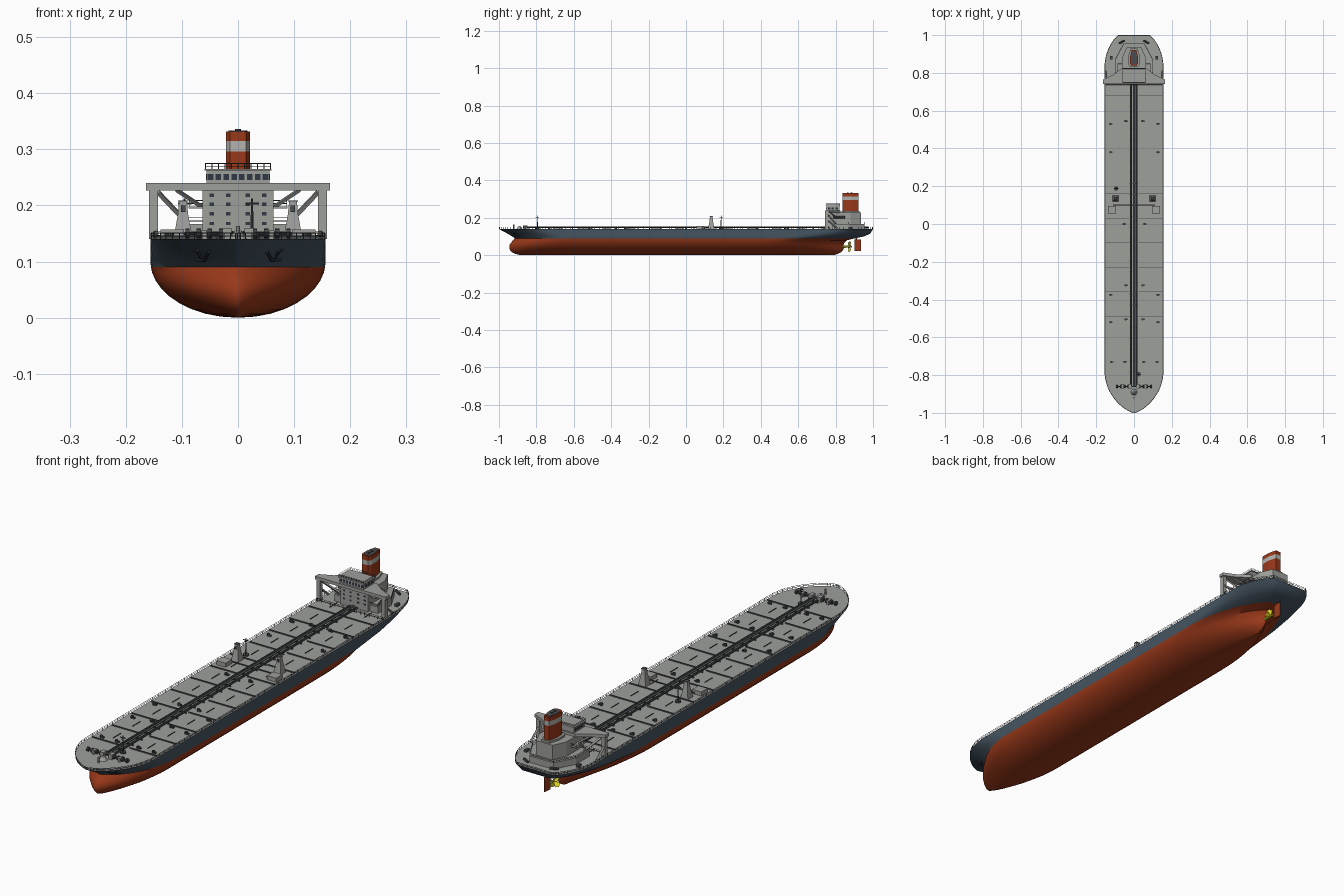
import bpy, bmesh, math
from mathutils import Vector

cube = bpy.data.objects.get("Cube")
if cube:
    bpy.data.objects.remove(cube, do_unlink=True)


def material(name, r, g, b):
    m = bpy.data.materials.new(name)
    m.diffuse_color = (r, g, b, 1)
    m.use_nodes = True
    node = next(n for n in m.node_tree.nodes if n.type == 'BSDF_PRINCIPLED')
    node.inputs["Base Color"].default_value = (r, g, b, 1)
    return m


GREY = material("light grey", .34, .35, .33)
DARK = material("dark grey", .07, .075, .08)
BLUE = material("slate blue", .06, .09, .12)
RED = material("rust red", .32, .04, .01)
GLASS = material("window dark", .03, .04, .06)
YELLOW = material("propeller yellow", .7, .62, .02)
WHITE = material("band grey", .45, .45, .43)
DECK = .14


class Part:
    """Collects simple solids into one mesh object."""

    def __init__(self, name, *mats):
        self.name, self.mats, self.bm = name, mats, bmesh.new()

    def prism(self, low, z0, z1, high=None):
        a = [self.bm.verts.new((x, y, z0)) for x, y in low]
        b = [self.bm.verts.new((x, y, z1)) for x, y in (high or low)]
        self.bm.faces.new(a)
        self.bm.faces.new(b)
        for i in range(len(a)):
            j = (i + 1) % len(a)
            self.bm.faces.new((a[i], a[j], b[j], b[i]))

    def box(self, x0, x1, y0, y1, z0, z1):
        self.prism([(x0, y0), (x1, y0), (x1, y1), (x0, y1)], z0, z1)

    def rod(self, p, q, r, sides=5, r2=None):
        p, q = Vector(p), Vector(q)
        turn = (q - p).to_track_quat('Z', 'Y').to_matrix().to_4x4()
        turn.translation = (p + q) / 2
        bmesh.ops.create_cone(self.bm, cap_ends=True, segments=sides, radius1=r,
                              radius2=r if r2 is None else r2,
                              depth=(q - p).length, matrix=turn)

    def rail(self, pts, z, h, r=.0008, closed=False):
        for i, (x, y) in enumerate(pts):
            self.rod((x, y, z), (x, y, z + h), r, 4)
            if i or closed:
                for k in (.5, 1):
                    self.rod((*pts[i - 1], z + h * k), (x, y, z + h * k), r, 4)

    def done(self, smooth=False):
        bmesh.ops.recalc_face_normals(self.bm, faces=self.bm.faces)
        me = bpy.data.meshes.new(self.name)
        self.bm.to_mesh(me)
        self.bm.free()
        ob = bpy.data.objects.new(self.name, me)
        bpy.context.collection.objects.link(ob)
        for m in self.mats:
            me.materials.append(m)
        if smooth:
            bpy.ops.object.select_all(action='DESELECT')
            ob.select_set(True)
            bpy.context.view_layer.objects.active = ob
            bpy.ops.object.shade_smooth_by_angle(angle=math.radians(35))


def lerp(table, z):
    for (a, u), (b, v) in zip(table, table[1:]):
        if z <= b:
            return u + (v - u) * (z - a) / (b - a)
    return table[-1][1]


# Hull lines: stem and stern profiles, then half breadth at any point
STEM = [(0, -.88), (.01, -.925), (.03, -.945), (.055, -.945), (.075, -.93),
        (.09, -.915), (.105, -.935), (.14, -1)]
STERN = [(0, .79), (.01, .82), (.03, .845), (.06, .84), (.08, .86),
         (.09, .9), (.1, .95), (.115, .985), (.14, 1)]


def half(y, z):
    beam = .156 * math.sqrt(max(0, 1 - (1 - min(z, .1) / .1) ** 2))
    u = min(1, max(0, (y - lerp(STEM, z)) / lerp([(0, .32), (.09, .28), (.14, .22)], z)))
    v = min(1, max(0, (lerp(STERN, z) - y) / lerp([(0, .5), (.08, .4), (.14, .17)], z)))
    c = lerp([(0, 0), (.08, 0), (.1, .35), (.14, .52)], z)
    return beam * (1 - (1 - u) ** 2) ** .7 * (c + (1 - c) * (1 - (1 - v) ** 2) ** .8)


def stations(z, n):
    a, b = lerp(STEM, z), lerp(STERN, z)
    return [a + (b - a) * (1 - math.cos(math.pi * i / n)) / 2 for i in range(n + 1)]


hull = Part("hull", BLUE, RED, GREY)
levels = [0, .002, .007, .015, .025, .038, .052, .066, .08, .09, .1, .115, .128, DECK]
N = 56
grid = {s: [[hull.bm.verts.new((s * half(y, z), y, z)) for y in stations(z, N)]
            for z in levels] for s in (1, -1)}
for s in (1, -1):
    for k in range(len(levels) - 1):
        for i in range(N):
            a, b = grid[s][k], grid[s][k + 1]
            f = hull.bm.faces.new((a[i], a[i + 1], b[i + 1], b[i]))
            f.material_index = 1 if levels[k] < .09 else 0
L, R = grid[1], grid[-1]
for k in range(len(levels) - 1):
    f = hull.bm.faces.new((L[k][N], R[k][N], R[k + 1][N], L[k + 1][N]))
    f.material_index = 1 if levels[k] < .09 else 0
for i in range(N):
    hull.bm.faces.new((L[-1][i], L[-1][i + 1], R[-1][i + 1], R[-1][i])).material_index = 2
bmesh.ops.remove_doubles(hull.bm, verts=hull.bm.verts, dist=.00005)
bmesh.ops.dissolve_degenerate(hull.bm, edges=hull.bm.edges, dist=.00001)
hull.done(smooth=True)

# Deck edge railing
p = Part("deck_railing", DARK)
ys = stations(DECK, 72)
edge = [(half(y, DECK) - .001, y) for y in ys]
p.rail(edge + [(-x, y) for x, y in reversed(edge[1:])], DECK, .011, .0009)
p.done()

# Rudder and propeller
p = Part("rudder", RED)
p.prism([(-.004, .9), (.004, .9), (.001, .935), (-.001, .935)], .022, .085)
p.rod((0, .91, .08), (0, .91, .1), .005, 8)
p.done()
p = Part("propeller", YELLOW)
p.rod((0, .835, .046), (0, .888, .046), .007, 10, .004)
for i in range(5):
    a = math.tau * i / 5
    d, t = Vector((math.cos(a), 0, math.sin(a))), Vector((-math.sin(a), 1, math.cos(a)))
    c = Vector((0, .874, .046))
    p.bm.faces.new([p.bm.verts.new(c + d * r + t * w) for r, w in
                    ((.005, -.003), (.022, -.009), (.031, 0), (.022, .009), (.005, .003))])
p.done()

# Centre pipe run and catwalk
p = Part("cargo_pipes", DARK)
for x in (-.02, -.0155, -.011, .009, .0135, .018):
    p.rod((x, -.86, .148), (x, .765, .148), .002, 6)
for i in range(28):
    y = -.84 + .0585 * i
    p.box(-.023, .021, y, y + .003, DECK, .147)
p.rod((-.11, .1, .147), (.11, .1, .147), .003, 6)
p.done()
p = Part("catwalk", DARK)
p.box(-.006, .004, -.86, .765, .15, .153)
p.done()

# Deck stiffeners and small lines
p = Part("deck_ribs", DARK)
for i in range(12):
    y = -.75 + .13 * i
    for s in (1, -1):
        x = half(y, DECK) - .006
        p.box(min(s * .024, s * x), max(s * .024, s * x), y, y + .0018, DECK, .145)
        p.box(s * .08 - .0007, s * .08 + .0007, y + .04, y + .09, DECK, .143)
p.done()

# Deck hatches
p = Part("tank_hatches", DARK)
for x, y in [(.045, .545), (.125, .53), (.125, .38), (.055, 0), (.045, -.325), (.125, -.375),
             (.045, -.505), (.125, -.52), (.05, -.73), (.12, -.73)]:
    for s in (1, -1):
        p.rod((s * x, y, DECK), (s * x, y, .15), .006, 8)
        p.box(s * x + .006, s * x + .012, y - .004, y + .004, DECK, .146)
p.done()

# Midship cranes and manifold boxes
p = Part("crane_towers", GREY)
trim = Part("crane_trim", DARK)
for s in (1, -1):
    x, y = s * .098, .135
    sq = lambda a: [(x - a, y - a), (x + a, y - a), (x + a, y + a), (x - a, y + a)]
    p.prism(sq(.017), DECK, .185, sq(.009))
    p.prism(sq(.009), .185, .207, sq(.007))
    trim.box(x - .004, x + .004, y - .013, y - .011, .188, .2)
    trim.box(x - .009, x + .009, y - .009, y + .009, .207, .209)
    p.box(s * .117 - .021, s * .117 + .021, .055, .096, DECK, .157)
p.done()
trim.done()

# Signal masts
p = Part("masts", DARK)
for x, y in [(.025, -.795), (-.095, .188)]:
    p.rod((x, y, DECK), (x, y, .212), .003, 8, .0018)
    p.rod((x, y, DECK), (x, y, .146), .012, 10)
    p.rod((x - .012, y, .203), (x + .012, y, .203), .002)
    p.rod((x, y - .01, .2), (x, y + .01, .2), .002)
p.done()

# Mooring gear on the bow
p = Part("windlass", DARK)
p.rod((-.095, -.86, .15), (.095, -.86, .15), .003, 6)
for x in (.03, .05, .07, .09):
    for s in (1, -1):
        p.rod((s * x - .004, -.86, .15), (s * x + .004, -.86, .15), .009, 10)
p.done()
p = Part("bow_fittings", GREY)
for s in (1, -1):
    p.box(s * .02 - .008, s * .02 + .008, -.872, -.848, DECK, .16)
    p.box(s * .06 - .005, s * .06 + .005, -.872, -.848, DECK, .156)
p.rod((0, -.89, DECK), (0, -.89, .155), .017, 10, .006)
p.rod((0, -.92, DECK), (0, -.92, .163), .004, 8)
p.done()


def bow_point(x, z):
    y = lerp(STEM, z)
    while half(y, z) < abs(x):
        y += .001
    return (x, y - .002, z)


p = Part("anchors", GLASS)
for s in (1, -1):
    for a, b in [((.078, .122), (.06, .102)), ((.06, .102), (.052, .118)),
                 ((.06, .102), (.076, .104)), ((.072, .12), (.066, .106))]:
        p.rod(bow_point(s * a[0], a[1]), bow_point(s * b[0], b[1]), .003, 6)
p.done()

# Aft deckhouse tiers
mirror = lambda pts: pts + [(-x, y) for x, y in reversed(pts)]
tier1 = mirror([(.1, .78), (.1, .87), (.055, .955)])
tier2 = mirror([(.063, .768), (.063, .88), (.038, .935)])
p = Part("deckhouse", GREY)
p.prism(tier1, DECK, .167)
p.prism(tier2, .142, .228)
p.box(-.088, .088, .785, .85, .195, .198)
p.done()

# Bridge, wings and their frames
p = Part("bridge", GREY)
p.box(-.056, .056, .75, .82, .236, .262)
p.box(-.06, .06, .746, .824, .262, .265)
p.prism(mirror([(.164, .742), (.164, .765), (.11, .79), (.065, .825)]), .227, .24)
p.done()
p = Part("wing_supports", GREY)
for s in (1, -1):
    p.box(s * .151 - .008, s * .151 + .008, .744, .762, DECK, .23)
    p.rod((s * .142, .753, .223), (s * .09, .8, .168), .005, 4)
    p.rod((s * .11, .77, .228), (s * .065, .81, .198), .004, 4)
    p.rod((s * .151, .76, .185), (s * .151, .81, .143), .005, 4)
p.done()

# Windows as thin plates
p = Part("windows", GLASS)
for x in (-.047, -.017, .017, .047):
    for z in (.168, .185, .202, .218):
        p.box(x - .004, x + .004, .767, .769, z - .003, z + .003)
for i in range(8):
    x = -.049 + .014 * i
    p.box(x - .005, x + .005, .749, .751, .245, .256)
for s in (1, -1):
    for y in (.765, .785, .805):
        p.box(s * .056 - .001, s * .056 + .001, y - .007, y + .007, .245, .256)
p.done()

# House railings
p = Part("house_railings", DARK)
xs = [-.058 + .0116 * i for i in range(11)]
p.rail([(x, .748) for x in xs] + [(x, .822) for x in reversed(xs)], .265, .01, .0007, True)
p.rail(tier1, .167, .011, .0007, True)
p.rail(mirror([(.087, .786), (.087, .82), (.087, .849)]), .198, .011, .0007)
p.rail([(-.15 + .02 * i, .738) for i in range(16)], DECK, .014, .0008)
p.done()

# Aft mooring gear
p = Part("stern_winches", DARK)
for s in (1, -1):
    p.rod((s * .05, .972, .149), (s * .08, .955, .149), .005, 8)
    p.box(s * .12 - .006, s * .12 + .006, .87, .89, DECK, .15)
p.done()

# Funnel in coloured bands
shape = mirror([(.014, .838), (.021, .85), (.021, .885), (.012, .922)])
for name, mat, z0, z1 in [("funnel_lower", RED, .226, .296), ("funnel_band", WHITE, .296, .315),
                          ("funnel_top", RED, .315, .332)]:
    p = Part(name, mat)
    p.prism(shape, z0, z1)
    p.done()
p = Part("funnel_cap", DARK)
p.prism([(x * .8, .88 + (y - .88) * .8) for x, y in shape], .331, .3335)
for y in (.865, .885):
    p.rod((0, y, .33), (0, y, .336), .005, 8)
p.done()
p = Part("funnel_base", GREY)
p.prism([(x * 1.5, .88 + (y - .88) * 1.15) for x, y in shape], .226, .236)
p.done()
